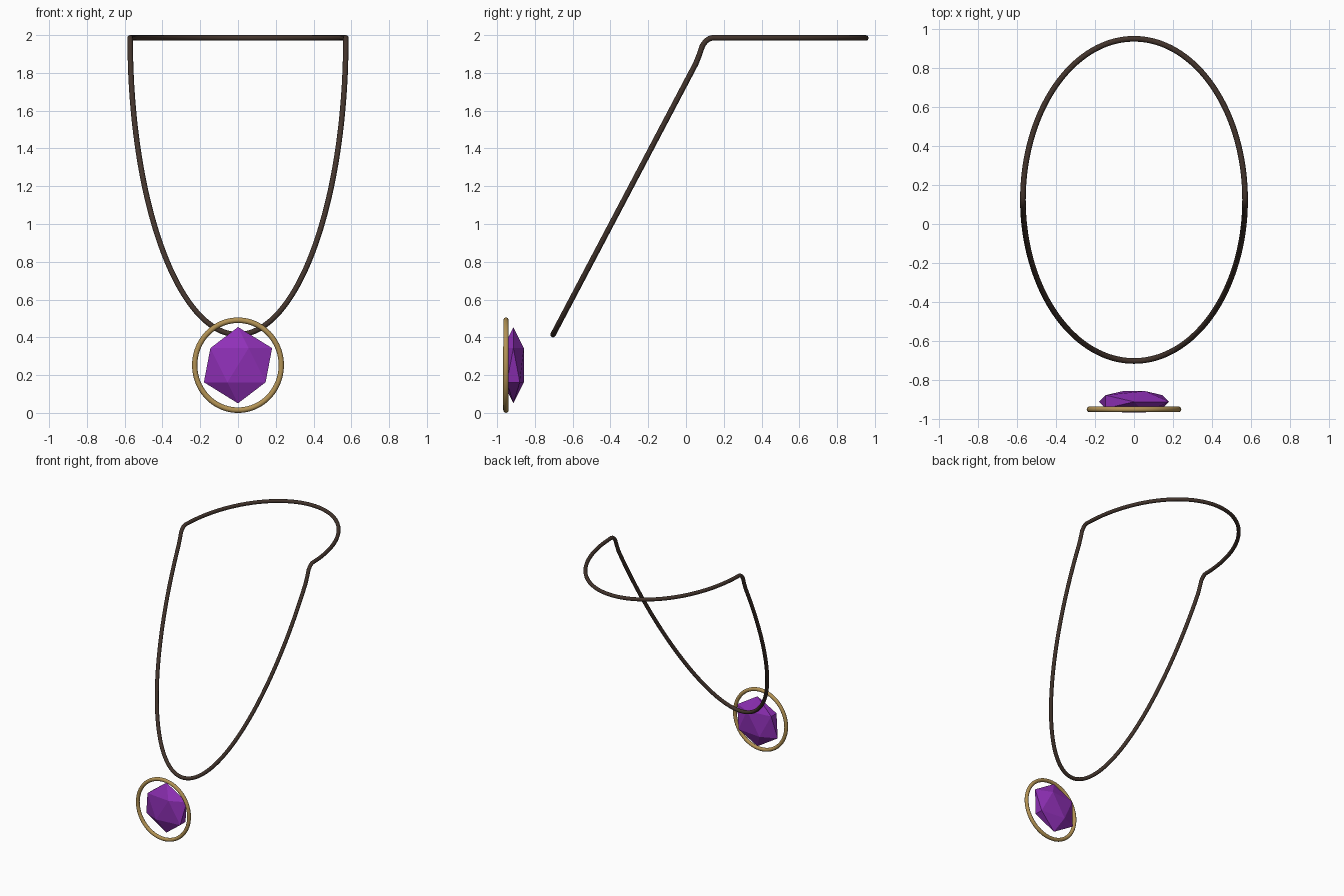
import bpy
from math import sin, cos, pi, radians

if "Cube" in bpy.data.objects:
    bpy.data.objects.remove(bpy.data.objects["Cube"])


def colour(obj, name, rgb):
    m = bpy.data.materials.new(name)
    m.diffuse_color = (*rgb, 1)
    m.use_nodes = True
    m.node_tree.nodes["Principled BSDF"].inputs["Base Color"].default_value = m.diffuse_color
    obj.data.materials.clear()
    obj.data.materials.append(m)


# cord height as a function of depth: slanted front, rounded shoulder, level back
PROFILE = [(-0.71, 0.403), (0.063, 1.87), (0.074, 1.909), (0.087, 1.945),
           (0.104, 1.968), (0.122, 1.981), (0.14, 1.986), (0.17, 1.985), (1.0, 1.985)]


def cord_height(y):
    for (y0, z0), (y1, z1) in zip(PROFILE, PROFILE[1:]):
        if y <= y1:
            return z0 + (z1 - z0) * (y - y0) / (y1 - y0)
    return PROFILE[-1][1]


# cord: an ellipse in plan, bent over the shoulders
N = 288
curve = bpy.data.curves.new("cord", 'CURVE')
curve.dimensions = '3D'
curve.bevel_depth = 0.0145
curve.bevel_resolution = 4
spline = curve.splines.new('POLY')
spline.points.add(N - 1)
spline.use_cyclic_u = True
for i, p in enumerate(spline.points):
    a = 2 * pi * i / N
    y = 0.124 + 0.828 * sin(a)
    p.co = (0.571 * cos(a), y, cord_height(y), 1)
cord = bpy.data.objects.new("cord", curve)
bpy.context.collection.objects.link(cord)
bpy.ops.object.select_all(action='DESELECT')
cord.select_set(True)
bpy.context.view_layer.objects.active = cord
bpy.ops.object.convert(target='MESH')
cord = bpy.context.object
cord.name = "cord"
bpy.ops.object.shade_smooth()
colour(cord, "dark_leather", (0.055, 0.034, 0.025))

# pendant ring
bpy.ops.mesh.primitive_torus_add(major_segments=96, minor_segments=16,
                                 major_radius=0.238, minor_radius=0.0145,
                                 location=(0, -0.953, 0.2525), rotation=(radians(90), 0, 0))
ring = bpy.context.object
ring.name = "pendant_ring"
ring.scale = (0.963, 1, 1)
bpy.ops.object.shade_smooth()
colour(ring, "gold", (0.45, 0.29, 0.09))

# faceted gem, flattened front to back
bpy.ops.mesh.primitive_ico_sphere_add(subdivisions=1, radius=1, location=(0, -0.914, 0.2525))
gem = bpy.context.object
gem.name = "gem"
gem.scale = (0.202, 0.065, 0.202)
colour(gem, "purple_gem", (0.28, 0.03, 0.48))
